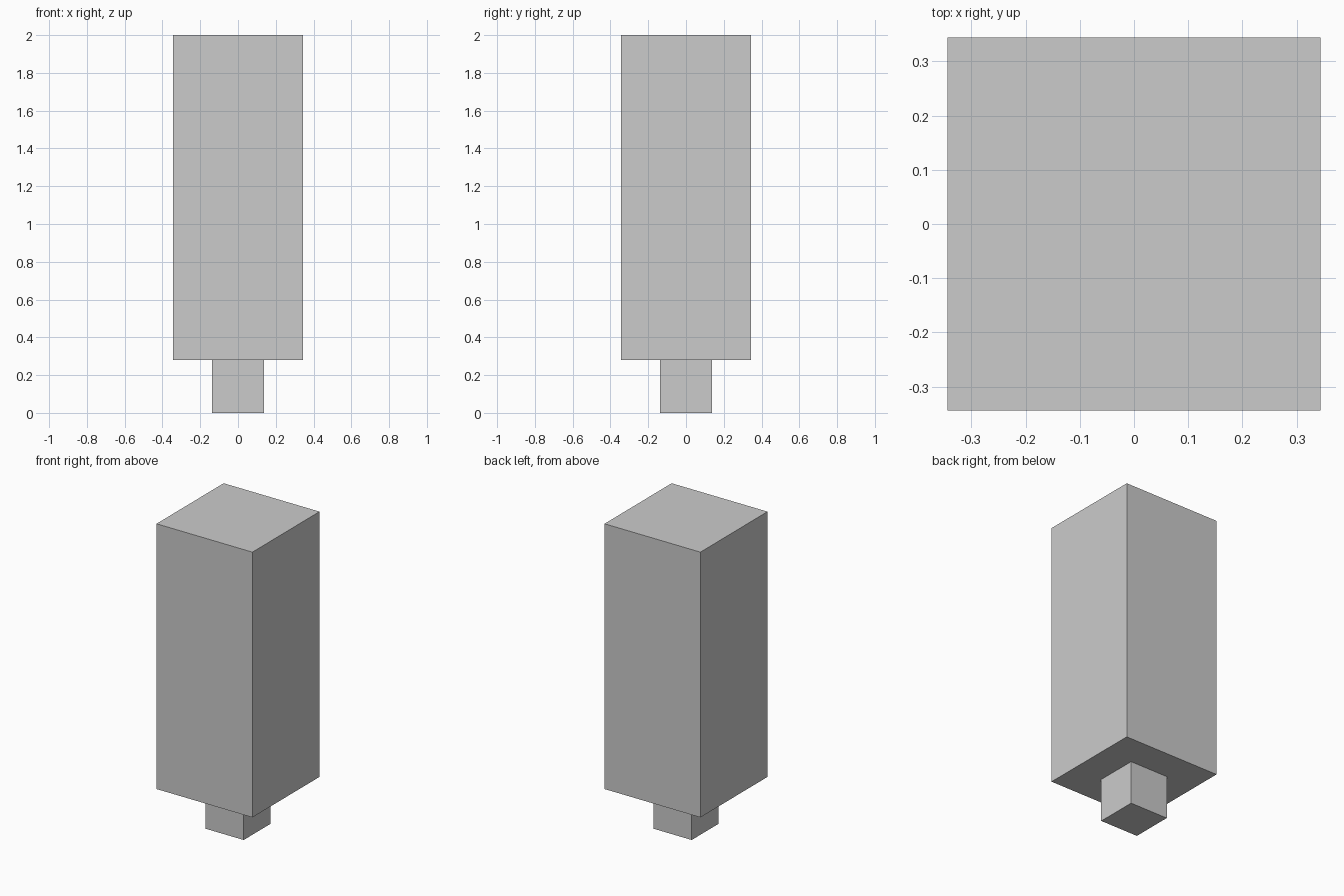
import bpy

if "Cube" in bpy.data.objects:
    bpy.data.objects.remove(bpy.data.objects["Cube"])


def box(name, width, z0, z1):
    """Square box centred on the z axis, spanning z0 to z1."""
    bpy.ops.mesh.primitive_cube_add(size=1, location=(0, 0, (z0 + z1) / 2))
    obj = bpy.context.object
    obj.name = name
    obj.scale = (width, width, z1 - z0)
    bpy.ops.object.transform_apply(location=False, rotation=False, scale=True)
    return obj


JOIN_Z = 0.281

# Narrow square stem at the bottom
box("stem", 0.273, 0.0, JOIN_Z)

# Tall square block on top of the stem
box("body", 0.6875, JOIN_Z, 2.0)
